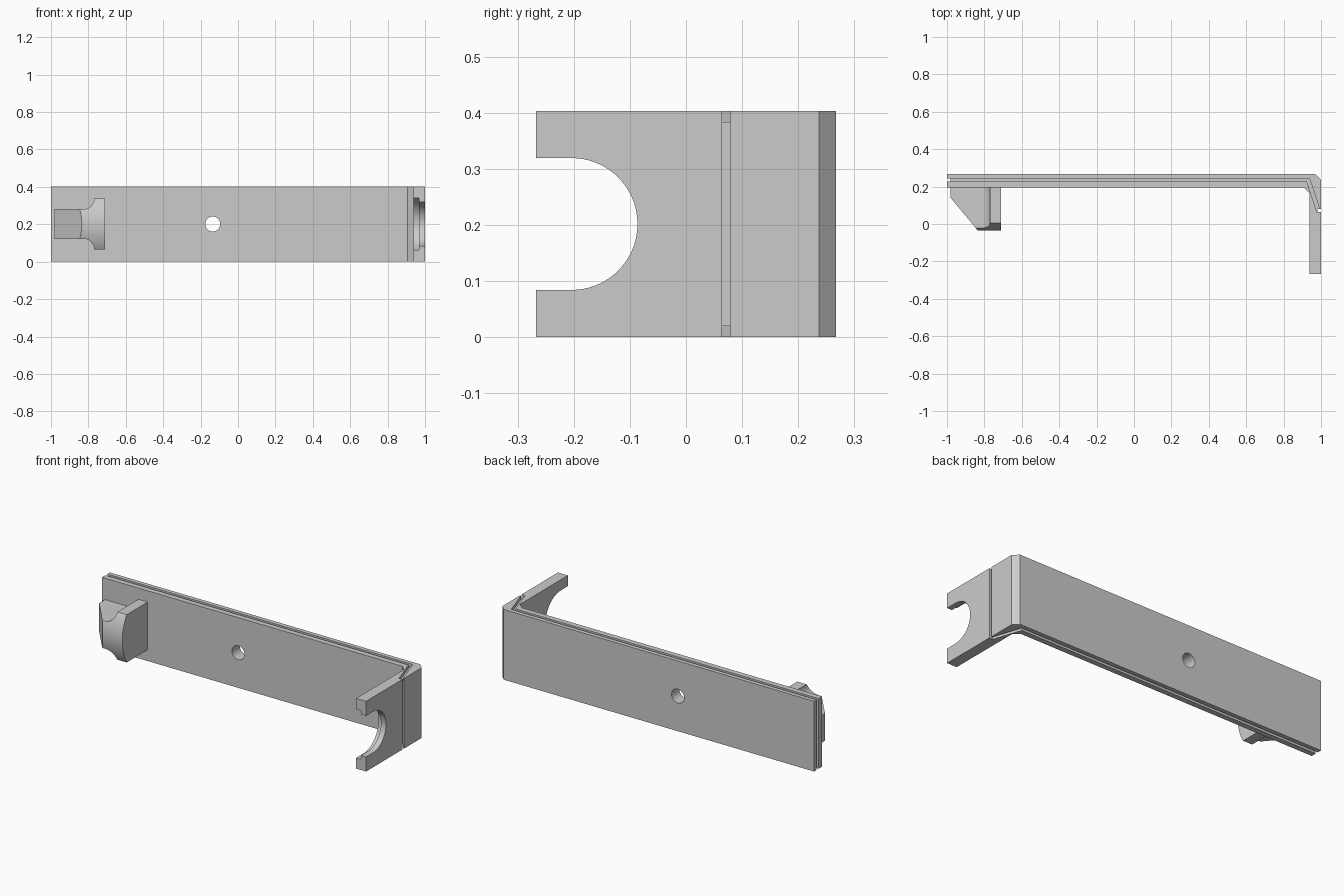
import bpy, bmesh
from math import sin, cos, pi, sqrt
from mathutils import Vector

if "Cube" in bpy.data.objects:
    bpy.data.objects.remove(bpy.data.objects["Cube"], do_unlink=True)

H = 0.403          # plate height
MID = H / 2

grey = bpy.data.materials.new("plain grey")
grey.use_nodes = True
grey.diffuse_color = (0.6, 0.6, 0.6, 1)
grey.node_tree.nodes["Principled BSDF"].inputs["Base Color"].default_value = (0.6, 0.6, 0.6, 1)


def prism(name, axis, outline, low, high):
    """Extrude a 2D outline along an axis from low to high."""
    place = {"x": lambda a, b, t: (t, a, b),
             "y": lambda a, b, t: (a, t, b),
             "z": lambda a, b, t: (a, b, t)}[axis]
    shift = Vector(place(0, 0, high)) - Vector(place(0, 0, low))
    bm = bmesh.new()
    face = bm.faces.new([bm.verts.new(place(a, b, low)) for a, b in outline])
    grown = bmesh.ops.extrude_face_region(bm, geom=[face], use_keep_orig=True)
    verts = [g for g in grown["geom"] if isinstance(g, bmesh.types.BMVert)]
    bmesh.ops.translate(bm, verts=verts, vec=shift)
    bmesh.ops.recalc_face_normals(bm, faces=bm.faces)
    mesh = bpy.data.meshes.new(name)
    bm.to_mesh(mesh)
    bm.free()
    mesh.materials.append(grey)
    obj = bpy.data.objects.new(name, mesh)
    bpy.context.collection.objects.link(obj)
    return obj


def carve(target, cutter, operation="DIFFERENCE"):
    mod = target.modifiers.new("carve", "BOOLEAN")
    mod.operation, mod.solver, mod.object = operation, "EXACT", cutter
    bpy.context.view_layer.objects.active = target
    bpy.ops.object.modifier_apply(modifier=mod.name)
    bpy.data.objects.remove(cutter, do_unlink=True)


def arc(ca, cb, r, start, end, n=24):
    return [(ca + r * cos(start + (end - start) * i / n),
             cb + r * sin(start + (end - start) * i / n)) for i in range(n + 1)]


def box(name, a0, a1, b0, b1, low, high):
    return prism(name, "z", [(a0, b0), (a1, b0), (a1, b1), (a0, b1)], low, high)


# Angled plate with its side arm
bracket = prism("bracket", "z", [
    (-1, 0.195), (0.907, 0.195), (0.937, 0.165), (0.937, -0.267), (1, -0.267),
    (1, 0.237), (0.97, 0.267), (-1, 0.267)], 0, H)

# Thin groove on the top and bottom edges, leaving through both ends
groove = [(-1.1, 0.226), (0.924, 0.226), (0.978, 0.063), (1.1, 0.063),
          (1.1, 0.079), (0.993, 0.079), (0.939, 0.243), (-1.1, 0.243)]
for low, high in ((-0.1, 0.02), (H - 0.02, H + 0.1)):
    carve(bracket, prism("groove_cutter", "z", groove, low, high))
carve(bracket, box("left_slot", -1.1, -0.98, 0.226, 0.243, -0.1, H + 0.1))
carve(bracket, box("right_slot", 0.98, 1.1, 0.063, 0.079, -0.1, H + 0.1))

# Screw hole
carve(bracket, prism("hole_cutter", "y", arc(-0.135, MID, 0.04, 0, 2 * pi, 48)[:-1], 0.1, 0.4))

# Stepped U-shaped opening in the arm
for radius, low, high in ((0.1175, 0.9, 1.1), (0.14, 0.9, 0.968)):
    u = [(-0.4, MID - radius)] + arc(-0.204, MID, radius, -pi / 2, pi / 2, 48) + [(-0.4, MID + radius)]
    carve(bracket, prism("opening_cutter", "x", u, low, high))

# Hook: T-shaped block, rounded in front and sloped on its outer side
upper = [(-0.71, MID + 0.137)] + arc(-0.827, MID + 0.137, 0.058, 0, -pi / 2, 16) + [(-0.98, MID + 0.079)]
lower = [(x, 2 * MID - z) for x, z in reversed(upper)]
hook = prism("hook", "y", upper + lower, -0.2, 0.197)

R, half = 0.255, 0.16
back = R - sqrt(R * R - half * half)
front = [(-0.035 + R - sqrt(R * R - d * d), MID + d)
         for d in [half * (i / 16 - 1) for i in range(33)]]
carve(hook, prism("front_shape", "x", front + [(0.3, MID + half), (0.3, MID - half)], -1.2, -0.5),
      "INTERSECT")
carve(hook, prism("slope_cutter", "z", [(-0.98 - 0.1, 0.14 + 0.12), (-0.835 + 0.15, -0.035 - 0.181),
                                        (-1.1, -0.3)], -0.1, 0.6))

for obj in (bracket, hook):
    bpy.ops.object.select_all(action="DESELECT")
    obj.select_set(True)
    bpy.context.view_layer.objects.active = obj
    bpy.ops.object.shade_smooth_by_angle(angle=pi / 6)
